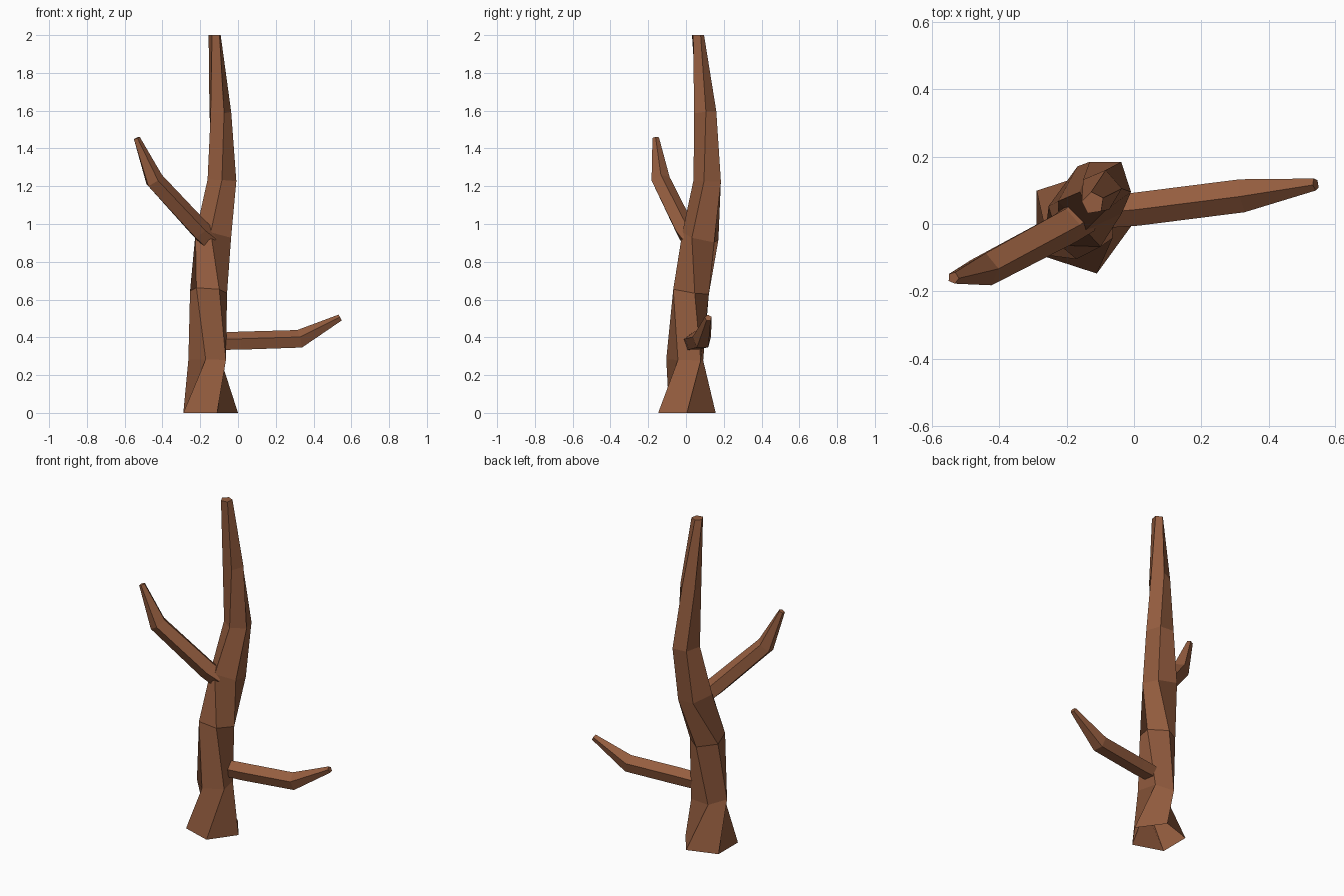
import bpy, bmesh, math
from mathutils import Vector

if "Cube" in bpy.data.objects:
    bpy.data.objects.remove(bpy.data.objects["Cube"])

bark = bpy.data.materials.new("bark")
bark.diffuse_color = (0.30, 0.11, 0.05, 1)
bark.use_nodes = True
bark.node_tree.nodes["Principled BSDF"].inputs["Base Color"].default_value = bark.diffuse_color
SIDES = 5


def limb(name, rings, upright=False):
    """Skin a tapering tube through rings of (x, y, z, radius, twist in degrees)."""
    pts = [Vector(r[:3]) for r in rings]
    bm = bmesh.new()
    loops = []
    for i, (x, y, z, r, twist) in enumerate(rings):
        end = i in (0, len(rings) - 1)
        d = (pts[min(i + 1, len(pts) - 1)] - pts[max(i - 1, 0)]).normalized()
        q = d.to_track_quat('Z', 'Y')
        loop = []
        for k in range(SIDES):
            a = math.radians(twist) + k * math.tau / SIDES
            o = Vector((r * math.cos(a), r * math.sin(a), 0))
            if not upright:
                o = q @ o
            elif not end:
                o.z = -1.3 * (o.x * d.x + o.y * d.y) / d.z   # lean the ring
            loop.append(bm.verts.new(pts[i] + o))
        loops.append(loop)
    for a, b in zip(loops, loops[1:]):
        for k in range(SIDES):
            n = (k + 1) % SIDES
            bm.faces.new((a[k], a[n], b[n], b[k]))
    bm.faces.new(loops[-1])          # closed tip, open root
    me = bpy.data.meshes.new(name)
    bm.to_mesh(me)
    bm.free()
    me.materials.append(bark)
    ob = bpy.data.objects.new(name, me)
    bpy.context.collection.objects.link(ob)


# Trunk: flared foot, gentle S bend, twisting pentagon section
limb("trunk", [
    (-0.16, 0.005, 0.00, 0.160, -144),
    (-0.16, 0.00, 0.28, 0.105, -96),
    (-0.157, 0.018, 0.645, 0.103, -128),
    (-0.125, 0.08, 0.93, 0.101, -173),
    (-0.085, 0.12, 1.23, 0.080, -162),
    (-0.098, 0.10, 1.59, 0.062, -139),
    (-0.122, 0.062, 2.00, 0.034, -117),
], upright=True)

# Low branch reaching right
limb("lower_branch", [
    (-0.10, 0.035, 0.375, 0.050, 20),
    (0.01, 0.045, 0.378, 0.052, 20),
    (0.325, 0.085, 0.388, 0.052, 20),
    (0.54, 0.118, 0.503, 0.019, 20),
])

# High branch reaching left and forward
limb("upper_branch", [
    (-0.15, 0.03, 0.92, 0.060, 0),
    (-0.20, -0.005, 0.965, 0.056, 0),
    (-0.445, -0.135, 1.23, 0.052, 0),
    (-0.537, -0.16, 1.455, 0.018, 0),
])
